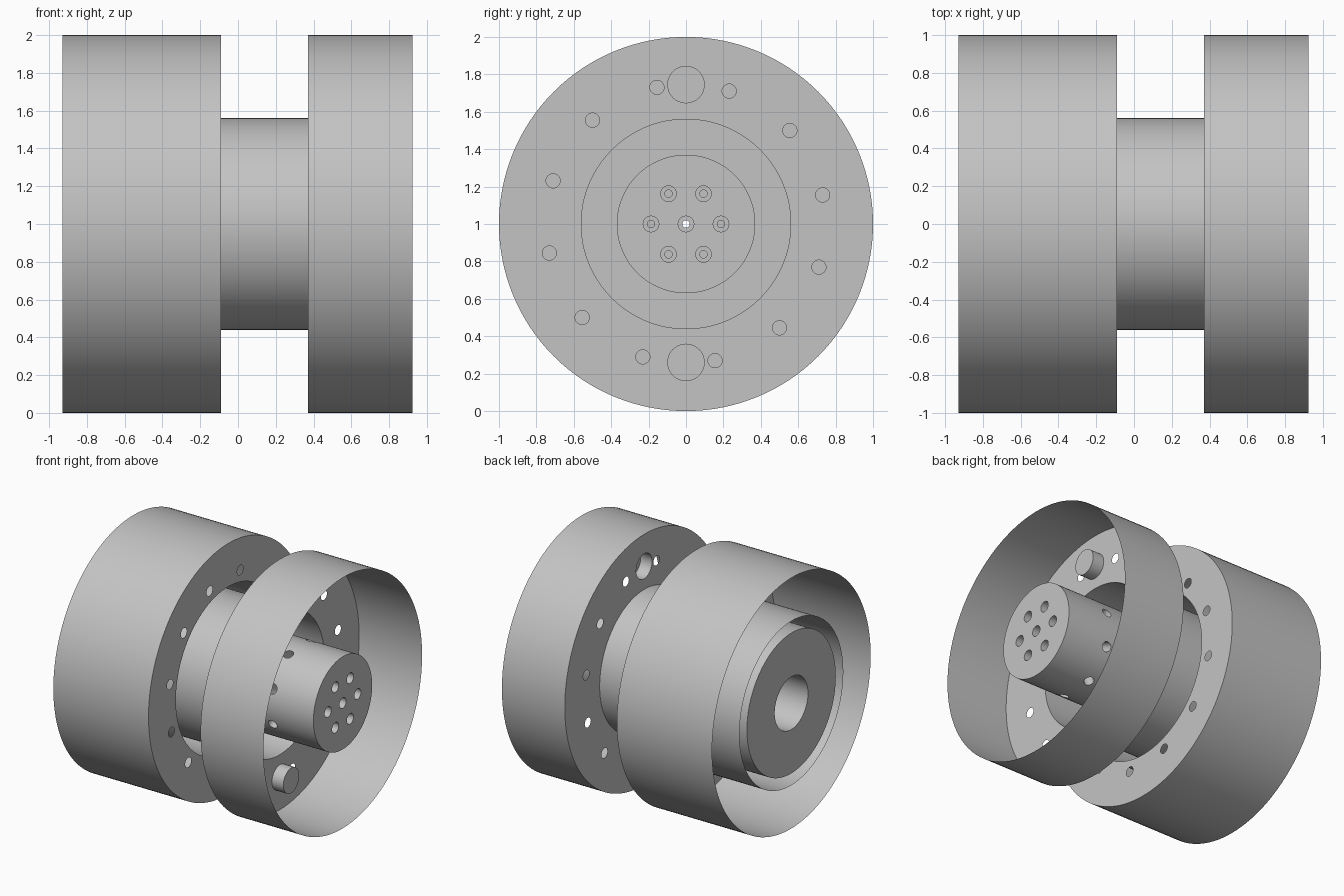
import bpy, bmesh, math
from mathutils import Matrix, Vector

if "Cube" in bpy.data.objects:
    bpy.data.objects.remove(bpy.data.objects["Cube"])

SEG = 128
steel = bpy.data.materials.new("grey_metal")
steel.diffuse_color = (0.55, 0.55, 0.55, 1)
steel.use_nodes = True
steel.node_tree.nodes["Principled BSDF"].inputs["Base Color"].default_value = steel.diffuse_color


def ring(bm, x, r, centre=(0, 1), n=SEG):
    """Circle of vertices around the x direction."""
    return [bm.verts.new((x, centre[0] + r * math.cos(2 * math.pi * i / n),
                          centre[1] + r * math.sin(2 * math.pi * i / n))) for i in range(n)]


def lathe(bm, profile, centre=(0, 1), n=SEG, cap_start=False, cap_end=False):
    """Sweep (x, radius) points around the x direction."""
    rings = [ring(bm, x, r, centre, n) for x, r in profile]
    for a, b in zip(rings, rings[1:]):
        for i in range(n):
            j = (i + 1) % n
            bm.faces.new((a[i], a[j], b[j], b[i]))
    if cap_start:
        bm.faces.new(rings[0])
    if cap_end:
        bm.faces.new(rings[-1])


def plate(bm, x, circles):
    """Flat disc at x; the first circle is the rim, the rest are openings."""
    edges = []
    for r, centre, n in circles:
        v = ring(bm, x, r, centre, n)
        edges += [bm.edges.new((v[i], v[(i + 1) % n])) for i in range(n)]
    bmesh.ops.triangle_fill(bm, use_beauty=True, use_dissolve=False,
                            edges=edges, normal=Vector((1, 0, 0)))


def polar(radius, degrees):
    a = math.radians(degrees)
    return (radius * math.cos(a), 1 + radius * math.sin(a))


def finish(bm, name, shade=True):
    bmesh.ops.remove_doubles(bm, verts=bm.verts, dist=0.0005)
    bmesh.ops.recalc_face_normals(bm, faces=bm.faces)
    mesh = bpy.data.meshes.new(name)
    bm.to_mesh(mesh)
    bm.free()
    mesh.materials.append(steel)
    ob = bpy.data.objects.new(name, mesh)
    bpy.context.collection.objects.link(ob)
    if shade:
        smooth(ob)
    return ob


def smooth(ob):
    bpy.ops.object.select_all(action='DESELECT')
    ob.select_set(True)
    bpy.context.view_layer.objects.active = ob
    bpy.ops.object.shade_smooth_by_angle(angle=math.radians(30))


def bolt_holes(start):
    return [(0.038, polar(0.747, start + 30 * k), 24) for k in range(12)]


# Left drum: outer wall, drilled flange and inner sleeve
bm = bmesh.new()
lathe(bm, [(-0.93, 1), (-0.09, 1)])
lathe(bm, [(-0.93, 0.655), (-0.09, 0.655)])
plate(bm, -0.09, [(1, (0, 1), SEG), (0.655, (0, 1), SEG)] + bolt_holes(18))
finish(bm, "left_drum")

# Right drum: outer wall, drilled flange and two hollow pins
pins = [(0, 1.745), (0, 0.26)]
bm = bmesh.new()
lathe(bm, [(0.37, 1), (0.925, 1)])
plate(bm, 0.37, [(1, (0, 1), SEG), (0.56, (0, 1), SEG)] + bolt_holes(12)
      + [(0.1, c, 48) for c in pins])
for c in pins:
    lathe(bm, [(0.37, 0.1), (0.47, 0.1)], c, 48, cap_end=True)
finish(bm, "right_drum")

# Hub: tube with a bored left end and a floor around the shaft
bm = bmesh.new()
lathe(bm, [(-0.4, 0.21), (-0.93, 0.21), (-0.93, 0.56), (0.37, 0.56)])
lathe(bm, [(-0.09, 0.56), (-0.09, 0.37)])
finish(bm, "hub_tube")

# Shaft: solid rod
bm = bmesh.new()
lathe(bm, [(-0.4, 0.37), (0.925, 0.37)], cap_start=True, cap_end=True)
shaft = finish(bm, "shaft", shade=False)

# Cutter: seven stepped end holes and eight side holes
bm = bmesh.new()
ports = [(0, 1)] + [polar(0.187, 60 * k) for k in range(6)]
for k, c in enumerate(ports):
    depth = 0.4 if k else -0.5
    lathe(bm, [(depth, 0.02), (0.65, 0.02), (0.65, 0.042), (1, 0.042)], c, 24,
          cap_start=True, cap_end=True)
for k in range(8):
    turn = Matrix.Rotation(math.radians(22.5 + 45 * k), 4, 'X')
    place = Matrix.Translation((0.545, 0, 1)) @ turn @ Matrix.Translation((0, 0.35, 0))
    bmesh.ops.create_cone(bm, cap_ends=True, segments=24, radius1=0.038, radius2=0.038,
                          depth=0.2, matrix=place @ Matrix.Rotation(math.pi / 2, 4, 'X'))
cutter = finish(bm, "hole_cutter", shade=False)
cutter.hide_render = True

cut = shaft.modifiers.new("holes", 'BOOLEAN')
cut.operation = 'DIFFERENCE'
cut.solver = 'EXACT'
cut.object = cutter
bpy.context.view_layer.objects.active = shaft
bpy.ops.object.modifier_apply(modifier=cut.name)
bpy.data.objects.remove(cutter)
smooth(shaft)
